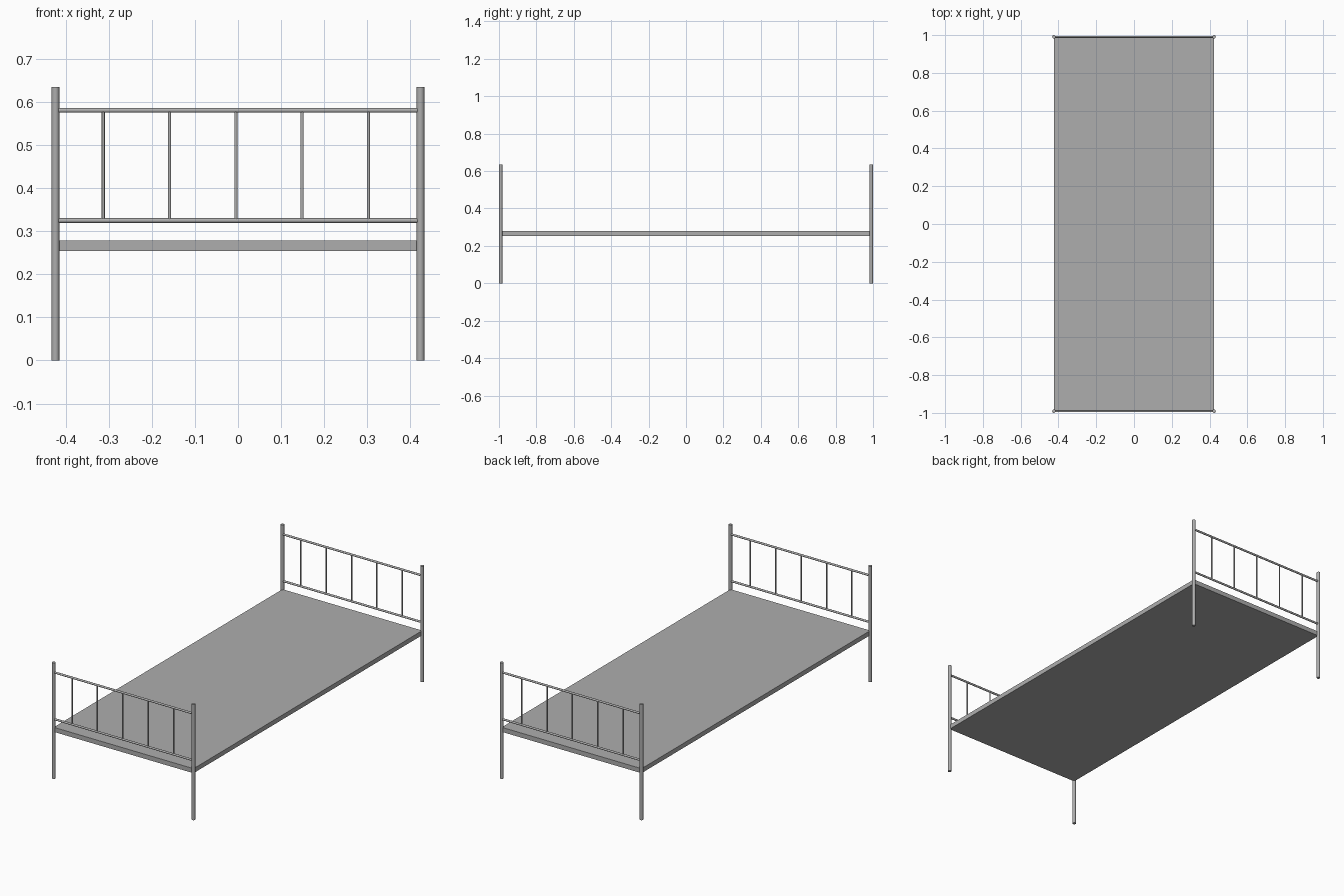
import bpy
import math
from mathutils import Vector

if "Cube" in bpy.data.objects:
    bpy.data.objects.remove(bpy.data.objects["Cube"])

metal = bpy.data.materials.new("grey")
metal.diffuse_color = (0.42, 0.42, 0.42, 1)
metal.use_nodes = True
metal.node_tree.nodes["Principled BSDF"].inputs["Base Color"].default_value = metal.diffuse_color

POST_X, POST_Y, POST_R = 0.424, 0.991, 0.009
RAIL_LOW, RAIL_HIGH = 0.325, 0.581


def tube(name, start, end, radius, sides=16):
    """Smooth-sided rod between two points."""
    a, b = Vector(start), Vector(end)
    bpy.ops.mesh.primitive_cylinder_add(
        vertices=sides, radius=radius, depth=(b - a).length,
        location=(a + b) / 2,
        rotation=(b - a).to_track_quat('Z', 'Y').to_euler())
    ob = bpy.context.object
    ob.name = name
    ob.data.materials.append(metal)
    bpy.ops.object.shade_smooth_by_angle(angle=math.radians(35))
    return ob


# Flat bed base
bpy.ops.mesh.primitive_cube_add(size=1, location=(0, 0, 0.2665))
base = bpy.context.object
base.name = "bed_base"
base.scale = (2 * POST_X, 2 * POST_Y, 0.025)
base.data.materials.append(metal)

# Matching end frames: posts, two rails and five spindles
for end, y in (("foot", -POST_Y), ("head", POST_Y)):
    for side, x in (("left", -POST_X), ("right", POST_X)):
        tube(f"{end}_{side}_post", (x, y, 0), (x, y, 0.635), POST_R)
    for level, z in (("lower", RAIL_LOW), ("upper", RAIL_HIGH)):
        tube(f"{end}_{level}_rail", (-POST_X, y, z), (POST_X, y, z), 0.0055)
    for i in range(5):
        x = -0.005 + (i - 2) * 0.154
        tube(f"{end}_spindle_{i + 1}", (x, y, RAIL_LOW), (x, y, RAIL_HIGH), 0.0037, 12)
